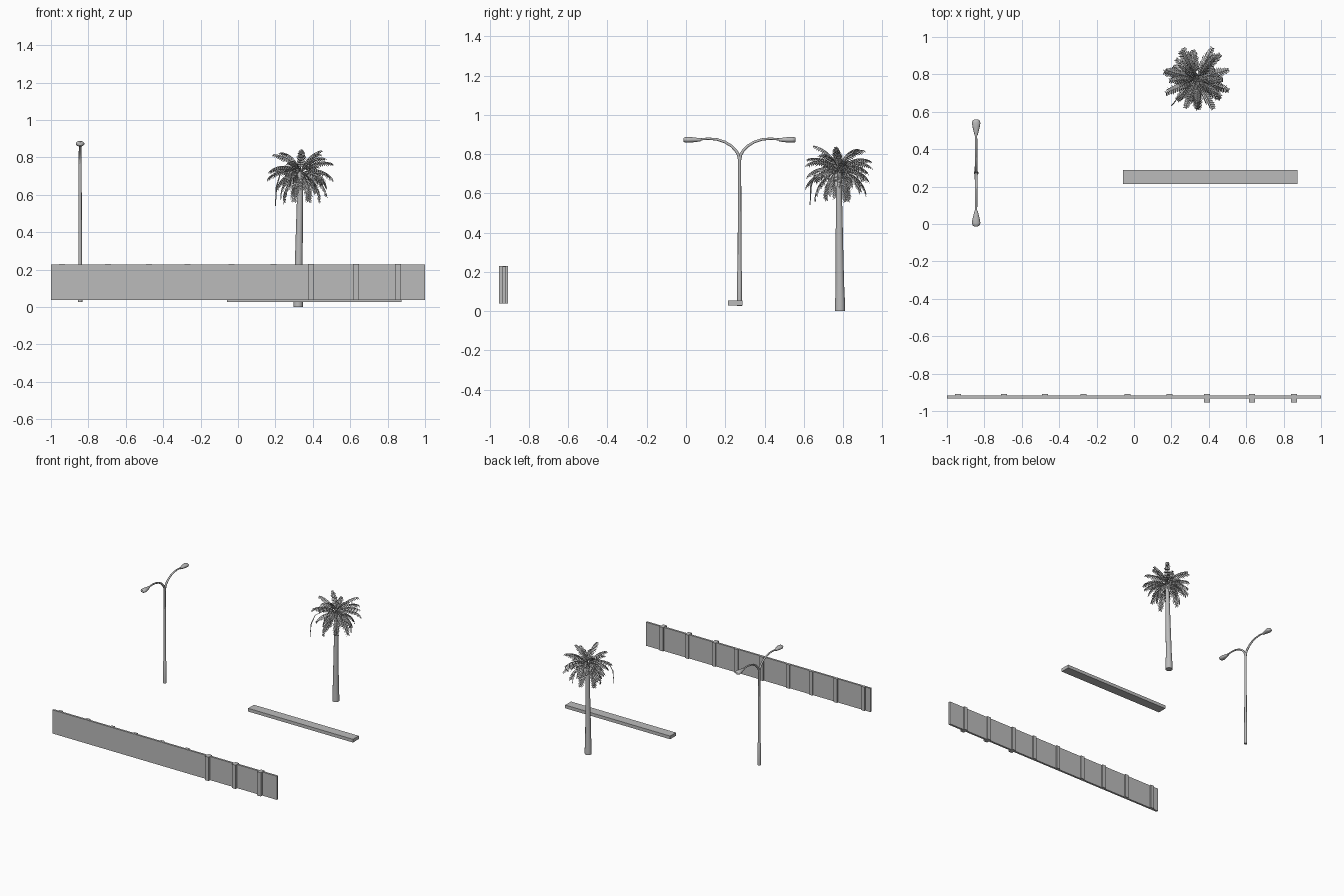
import bpy, bmesh, math, random
from mathutils import Vector

random.seed(4)
cube = bpy.data.objects.get("Cube")
if cube:
    bpy.data.objects.remove(cube, do_unlink=True)

grey = bpy.data.materials.new("plain grey")
grey.use_nodes = True
colour = (0.5, 0.5, 0.5, 1)
grey.diffuse_color = colour
grey.node_tree.nodes["Principled BSDF"].inputs["Base Color"].default_value = colour


def finish(bm, name, smooth=False):
    mesh = bpy.data.meshes.new(name)
    bm.to_mesh(mesh)
    bm.free()
    mesh.materials.append(grey)
    obj = bpy.data.objects.new(name, mesh)
    bpy.context.collection.objects.link(obj)
    if smooth:
        bpy.ops.object.select_all(action='DESELECT')
        obj.select_set(True)
        bpy.context.view_layer.objects.active = obj
        bpy.ops.object.shade_smooth_by_angle(angle=math.radians(40))
    return obj


def box(name, low, high):
    bm = bmesh.new()
    bmesh.ops.create_cube(bm, size=1)
    for v in bm.verts:
        v.co = [(a + b) / 2 + c * (b - a) for a, b, c in zip(low, high, v.co)]
    return finish(bm, name)


def add_tube(bm, points, radii, side, sides=12):
    """Sweep an ellipse along points; radii are (across, thick) pairs."""
    points = [Vector(p) for p in points]
    rings = []
    for i, (p, (wide, thick)) in enumerate(zip(points, radii)):
        along = points[min(i + 1, len(points) - 1)] - points[max(i - 1, 0)]
        other = along.cross(side).normalized()
        angles = [math.tau * k / sides for k in range(sides)]
        rings.append([bm.verts.new(p + side * wide * math.cos(a) + other * thick * math.sin(a))
                      for a in angles])
    for a, b in zip(rings, rings[1:]):
        for k in range(sides):
            n = (k + 1) % sides
            bm.faces.new((a[k], a[n], b[n], b[k]))
    bm.faces.new(rings[0][::-1])
    bm.faces.new(rings[-1])
    bmesh.ops.recalc_face_normals(bm, faces=bm.faces)


def tube(name, points, radii, sides=12):
    bm = bmesh.new()
    radii = [r if isinstance(r, tuple) else (r, r) for r in radii]
    add_tube(bm, points, radii, Vector((1, 0, 0)), sides)
    return finish(bm, name, True)


# Boundary wall with posts; the last three posts also show on the front
box("wall_panel", (-1, -0.934, 0.038), (1, -0.918, 0.228))
post_x = (-0.94, -0.695, -0.475, -0.27, -0.035, 0.19, 0.39, 0.63, 0.855)
for i, x in enumerate(post_x):
    front = -0.954 if i > 5 else -0.93
    box(f"wall_post_{i + 1}", (x - 0.016, front, 0.038), (x + 0.016, -0.908, 0.23))

# Long low kerb
box("kerb", (-0.06, 0.214, 0.028), (0.875, 0.288, 0.054))

# Double street lamp
LX, LY = -0.844, 0.273
tube("lamp_base", [(LX, LY, 0.026), (LX, LY, 0.2), (LX, LY, 0.21)], [0.0125, 0.0125, 0.009])
tube("lamp_pole", [(LX, LY, 0.2), (LX, LY, 0.79)], [0.01, 0.008])
arm = [(0, 0.77), (0.006, 0.797), (0.02, 0.82), (0.042, 0.842), (0.075, 0.862),
       (0.115, 0.875), (0.16, 0.879), (0.215, 0.874)]
head = [(0.2, 0.008, 0.008), (0.22, 0.013, 0.011), (0.245, 0.019, 0.014),
        (0.268, 0.023, 0.015), (0.281, 0.018, 0.013), (0.286, 0.009, 0.009)]
for label, s in (("front", -1), ("back", 1)):
    tube(f"lamp_arm_{label}", [(LX, LY + s * d, z) for d, z in arm],
         [0.0085 - 0.0004 * i for i in range(len(arm))], 10)
    tube(f"lamp_head_{label}", [(LX, LY + s * d, 0.873) for d, w, t in head],
         [(w, t) for d, w, t in head], 14)

# Palm trunk, flared at the foot
tube("palm_trunk", [(0.322, 0.785, 0), (0.322, 0.785, 0.04), (0.323, 0.784, 0.14),
                    (0.326, 0.782, 0.3), (0.33, 0.78, 0.52), (0.334, 0.777, 0.72)],
     [0.026, 0.026, 0.022, 0.02, 0.017, 0.014], 14)

# Palm crown: arching stems with drooping pointed leaflets
CROWN = Vector((0.335, 0.777, 0.71))
DOWN = Vector((0, 0, -1))


def add_frond(bm, azimuth, pitch, droop, length, steps=16):
    out = Vector((math.cos(azimuth), math.sin(azimuth), 0))
    side = out.cross(DOWN)
    p, path = CROWN.copy(), []
    for i in range(steps + 1):
        t = i / steps
        angle = math.radians(pitch - droop * t)
        along = out * math.cos(angle) - DOWN * math.sin(angle)
        path.append(p.copy())
        if t > 0.2:
            size = 0.046 * math.sin(math.pi * (0.15 + 0.75 * t)) ** 0.7
            for s in (-1, 1):
                reach = size * random.uniform(0.8, 1.15)
                tip = p + side * s * reach * 0.6 + along * reach * 0.45 + DOWN * reach * 0.6
                mid = p.lerp(tip, 0.5) + side * s * 0.004
                half = along * 0.0045
                a, b, c, d, e = [bm.verts.new(v) for v in
                                 (p - half, p + half, mid + half, tip, mid - half)]
                bm.faces.new((a, b, c, e))
                bm.faces.new((e, c, d))
        p += along * length / steps
    add_tube(bm, path, [(0.003 - 0.002 * i / steps,) * 2 for i in range(steps + 1)], side, 4)


bm = bmesh.new()
COUNT = 32
for i in range(COUNT):
    low = (i / (COUNT - 1)) ** 0.85
    add_frond(bm, i * 2.4 + random.uniform(-0.2, 0.2),
              84 - 100 * low + random.uniform(-6, 6),
              65 + 25 * low + random.uniform(-10, 10),
              random.uniform(0.17, 0.205))
finish(bm, "palm_fronds")

# One dry strand hanging from the edge of the crown
strand = [(0, 0, 0), (-0.06, -0.06, 0.03), (-0.11, -0.115, 0),
          (-0.13, -0.14, -0.07), (-0.135, -0.145, -0.17)]
tube("palm_strand", [CROWN + Vector(p) for p in strand],
     [0.003, 0.003, 0.003, 0.004, 0.002], 4)
